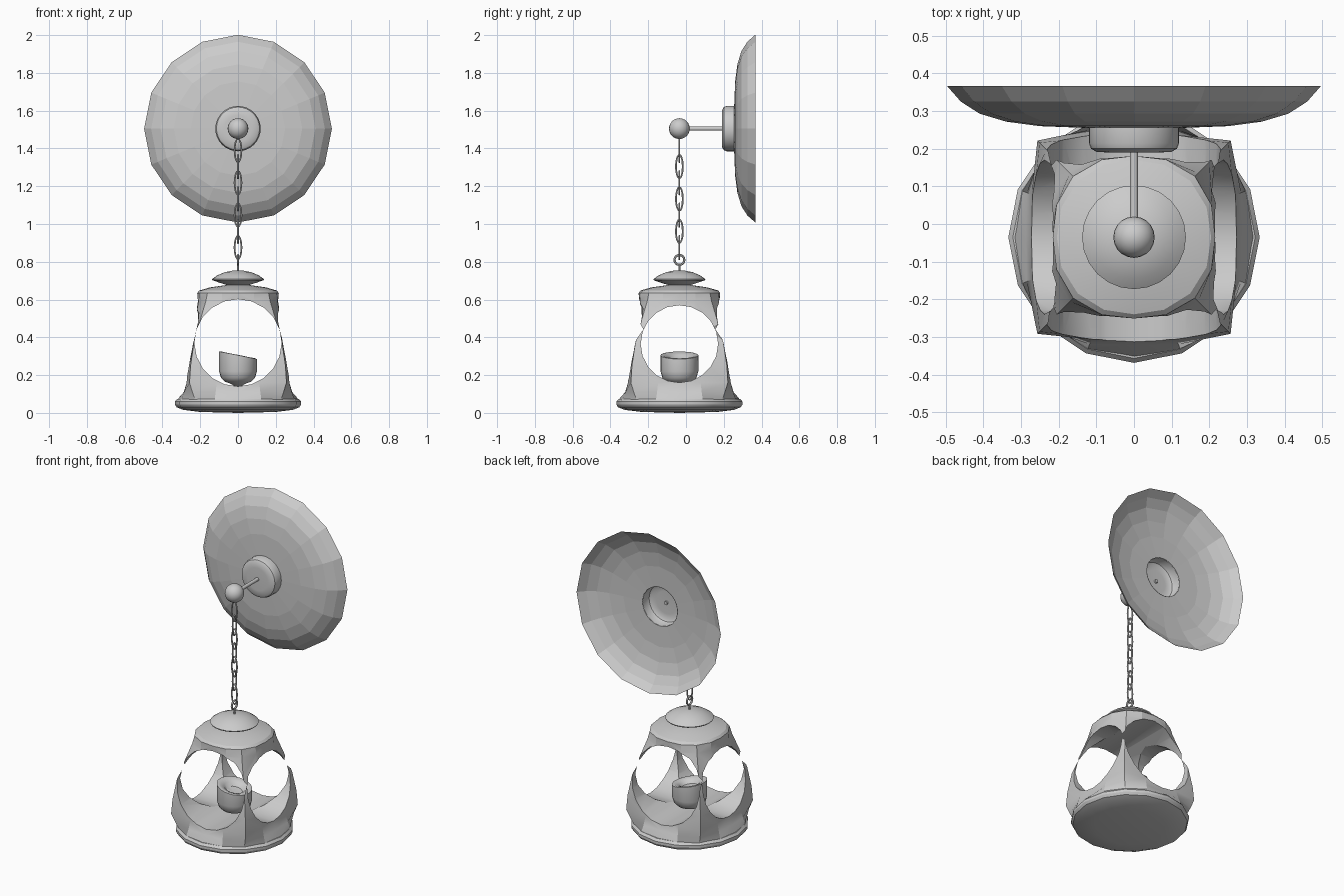
import bpy, bmesh, math
from mathutils import Matrix, Vector

cube = bpy.data.objects.get("Cube")
if cube:
    bpy.data.objects.remove(cube, do_unlink=True)

YC = -0.035      # lantern axis
WALL_Z = 1.505   # height of the wall dish

grey = bpy.data.materials.new("light_grey")
grey.use_nodes = True
grey.diffuse_color = (0.6, 0.6, 0.6, 1)
grey.node_tree.nodes["Principled BSDF"].inputs["Base Color"].default_value = (0.6, 0.6, 0.6, 1)


def finish(name, bm, smooth=None):
    """Turn a bmesh into a named grey object, smooth below an angle if given."""
    bmesh.ops.recalc_face_normals(bm, faces=bm.faces)
    mesh = bpy.data.meshes.new(name)
    bm.to_mesh(mesh)
    bm.free()
    mesh.materials.append(grey)
    ob = bpy.data.objects.new(name, mesh)
    bpy.context.collection.objects.link(ob)
    bpy.ops.object.select_all(action='DESELECT')
    ob.select_set(True)
    bpy.context.view_layer.objects.active = ob
    if smooth:
        bpy.ops.object.shade_smooth_by_angle(angle=math.radians(smooth))
    return ob


def superellipse(p):
    """Section radius by angle: p = 2 is round, large p is square."""
    return lambda a: (abs(math.cos(a)) ** p + abs(math.sin(a)) ** p) ** (-1 / p)


def lathe(profile, segments, section=None):
    """Rings from (radius, height) points; zero radius makes a pole."""
    bm = bmesh.new()
    rings = []
    for i, (r, z) in enumerate(profile):
        if r == 0:
            rings.append([bm.verts.new((0, 0, z))] * segments)
            continue
        shape = section[i] if section else (lambda a: 1)
        ring = []
        for k in range(segments):
            a = 2 * math.pi * k / segments
            d = r * shape(a)
            ring.append(bm.verts.new((d * math.cos(a), d * math.sin(a), z)))
        rings.append(ring)
    for low, high in zip(rings, rings[1:]):
        for k in range(segments):
            n = (k + 1) % segments
            corners = list(dict.fromkeys([low[k], low[n], high[n], high[k]]))
            bm.faces.new(corners)
    return bm


def cylinder(radius, length, segments, axis, centre):
    bm = bmesh.new()
    turn = Vector((0, 0, 1)).rotation_difference(Vector(axis)).to_matrix().to_4x4()
    bmesh.ops.create_cone(bm, cap_ends=True, segments=segments, radius1=radius,
                          radius2=radius, depth=length, matrix=Matrix.Translation(centre) @ turn)
    return bm


def link(name, z, half_height, radius, wire, turn):
    """Upright chain link: a torus stretched to half_height."""
    bm = bmesh.new()
    steps, sides = 16, 6
    rings = []
    for i in range(steps):
        a = 2 * math.pi * i / steps
        out = Vector((math.cos(a), 0, math.sin(a)))
        mid = Vector((radius * out.x, 0, (half_height - wire) * out.z))
        ring = []
        for j in range(sides):
            b = 2 * math.pi * j / sides
            ring.append(bm.verts.new(mid + wire * (math.cos(b) * out + Vector((0, math.sin(b), 0)))))
        rings.append(ring)
    for i in range(steps):
        for j in range(sides):
            n, m = (i + 1) % steps, (j + 1) % sides
            bm.faces.new((rings[i][j], rings[n][j], rings[n][m], rings[i][m]))
    bm.transform(Matrix.Translation((0, YC, z)) @ Matrix.Rotation(turn, 4, 'Z'))
    return finish(name, bm, 50)


# Wall dish, an open shell with a hollow hub, turned to face the front
to_wall = Matrix.Translation((0, 0, WALL_Z)) @ Matrix.Rotation(math.radians(-90), 4, 'X')
dish = lathe([(0.497, 0.367), (0.46, 0.325), (0.41, 0.293), (0.34, 0.272),
              (0.25, 0.26), (0.12, 0.255)], 16)
dish.transform(to_wall)
finish("wall_dish", dish)
hub = lathe([(0.12, 0.257), (0.12, 0.215), (0.114, 0.2), (0.1, 0.192), (0.07, 0.19), (0, 0.19)], 32)
hub.transform(to_wall)
finish("dish_hub", hub, 35)

# Arm and ball
finish("arm", cylinder(0.011, 0.23, 12, (0, 1, 0), (0, 0.085, WALL_Z)), 40)
ball = bmesh.new()
bmesh.ops.create_uvsphere(ball, u_segments=20, v_segments=12, radius=0.055,
                          matrix=Matrix.Translation((0, YC, WALL_Z)))
finish("arm_ball", ball, 40)

# Chain
for i in range(7):
    link(f"chain_link_{i + 1}", 1.39 - 0.0858 * i, 0.067, 0.018, 0.005, math.pi / 2 * (i % 2))
link("hanging_ring", 0.81, 0.032, 0.026, 0.006, math.pi / 2)
finish("hanging_pin", cylinder(0.006, 0.05, 8, (0, 0, 1), (0, YC, 0.762)), 40)

# Lantern cap and base
to_lantern = Matrix.Translation((0, YC, 0))
cap = lathe([(0, 0.665), (0.05, 0.674), (0.1, 0.69), (0.135, 0.702), (0.138, 0.708),
             (0.11, 0.728), (0.07, 0.745), (0.03, 0.753), (0, 0.755)], 24)
cap.transform(to_lantern)
finish("lantern_cap", cap, 40)
base = lathe([(0, 0), (0.2, 0.005), (0.29, 0.016), (0.325, 0.03), (0.334, 0.045),
              (0.334, 0.06), (0.322, 0.074), (0, 0.078)], 16)
base.transform(to_lantern)
finish("lantern_base", base, 25)

# Lantern body: round foot, squarish middle, round shoulder
# each row: half width, height, squareness
rows = [(0, 0.06, 2), (0.322, 0.06, 2), (0.315, 0.078, 2.2), (0.287, 0.11, 4), (0.272, 0.16, 12),
        (0.266, 0.25, 12), (0.252, 0.37, 9), (0.23, 0.49, 5), (0.212, 0.59, 3.2),
        (0.216, 0.635, 2.4), (0.205, 0.648, 2.2), (0.15, 0.664, 2), (0.06, 0.677, 2), (0, 0.678, 2)]
body_bm = lathe([(w, z) for w, z, p in rows], 16, [superellipse(p) for w, z, p in rows])
body_bm.transform(to_lantern)
body = finish("lantern_body", body_bm)

# Openings through the body, front to back and side to side
for axis, radius, z in (((0, 1, 0), 0.231, 0.371), ((1, 0, 0), 0.205, 0.365)):
    cutter = finish("opening_cutter", cylinder(radius, 1, 20, axis, (0, YC, z)))
    cutter.hide_render = True
    cut = body.modifiers.new("opening", 'BOOLEAN')
    cut.operation = 'DIFFERENCE'
    cut.solver = 'EXACT'
    cut.object = cutter
    bpy.context.view_layer.objects.active = body
    bpy.ops.object.modifier_apply(modifier=cut.name)
    bpy.data.objects.remove(cutter, do_unlink=True)
bpy.ops.object.select_all(action='DESELECT')
body.select_set(True)
bpy.context.view_layer.objects.active = body
bpy.ops.object.shade_smooth_by_angle(angle=math.radians(20))

# Candle cup with a slanted rim
cup = lathe([(0, 0.13), (0.04, 0.155), (0.07, 0.165), (0.09, 0.185), (0.1, 0.22), (0.1, 0.305),
             (0.09, 0.307), (0.06, 0.295), (0.045, 0.275), (0, 0.27)], 24)
for v in cup.verts:
    if v.co.z > 0.25:
        v.co.z -= 0.2 * v.co.x
cup.transform(to_lantern)
finish("candle_cup", cup, 40)
